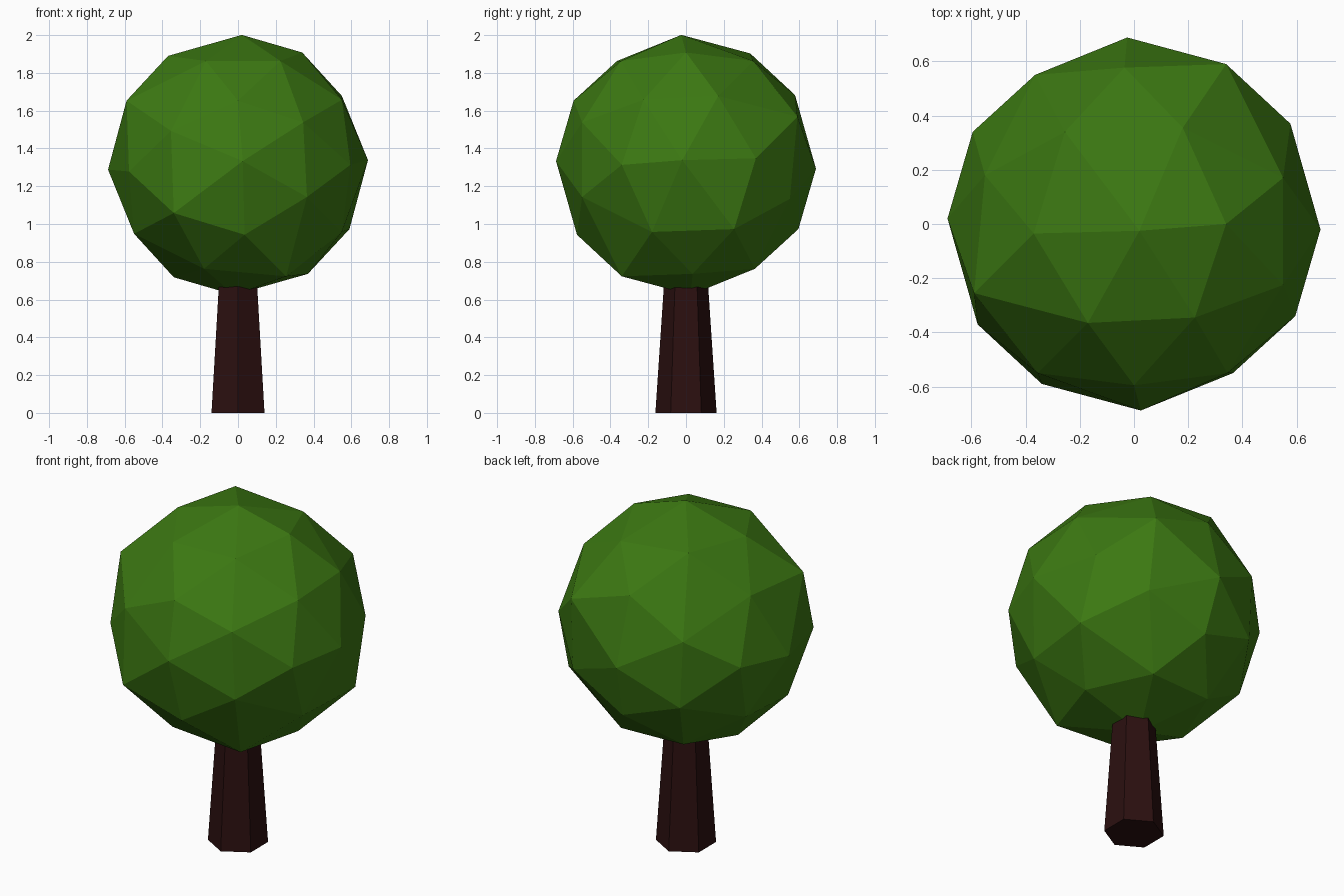
import bpy, bmesh, math

if "Cube" in bpy.data.objects:
    bpy.data.objects.remove(bpy.data.objects["Cube"])


def make_material(name, rgb):
    mat = bpy.data.materials.new(name)
    mat.diffuse_color = (*rgb, 1.0)
    mat.use_nodes = True
    mat.node_tree.nodes["Principled BSDF"].inputs["Base Color"].default_value = mat.diffuse_color
    return mat


def make_object(name, bm, mat):
    bmesh.ops.recalc_face_normals(bm, faces=bm.faces)
    mesh = bpy.data.meshes.new(name)
    bm.to_mesh(mesh)
    bm.free()
    mesh.materials.append(mat)
    obj = bpy.data.objects.new(name, mesh)
    bpy.context.collection.objects.link(obj)
    return obj


leaf_green = make_material("leaf green", (0.045, 0.19, 0.006))
bark_brown = make_material("bark brown", (0.024, 0.005, 0.005))

# Foliage: faceted ball, seven points repeated by threefold turn and point mirroring
CROWN_Z = 1.313
seeds = [
    (0.02, 0.025, 0.688),
    (0.34, 0.0, 0.595),
    (-0.37, 0.035, 0.577),
    (0.225, 0.345, 0.55),
    (-0.17, 0.365, 0.55),
    (0.18, -0.355, 0.55),
    (-0.255, -0.34, 0.59),
]
bm = bmesh.new()
for x, y, z in seeds:
    for a, b, c in ((x, y, z), (z, x, y), (y, z, x)):
        for s in (1, -1):
            bm.verts.new((s * a, -s * b, s * c + CROWN_Z))
bmesh.ops.convex_hull(bm, input=bm.verts)
make_object("foliage", bm, leaf_green)

# Trunk: tapered six-sided post reaching up into the foliage
TRUNK_TOP = 0.75
bm = bmesh.new()
bmesh.ops.create_cone(bm, cap_ends=True, segments=6, radius1=0.162,
                      radius2=0.112, depth=TRUNK_TOP)
for v in bm.verts:
    r, z = math.hypot(v.co.x, v.co.y), v.co.z
    # corners point to the front and back
    k = round((math.atan2(v.co.y, v.co.x) - math.pi / 2) / (math.pi / 3))
    ang = math.pi / 2 + k * math.pi / 3
    v.co = (r * math.cos(ang), r * math.sin(ang), z + TRUNK_TOP / 2)
make_object("trunk", bm, bark_brown)
